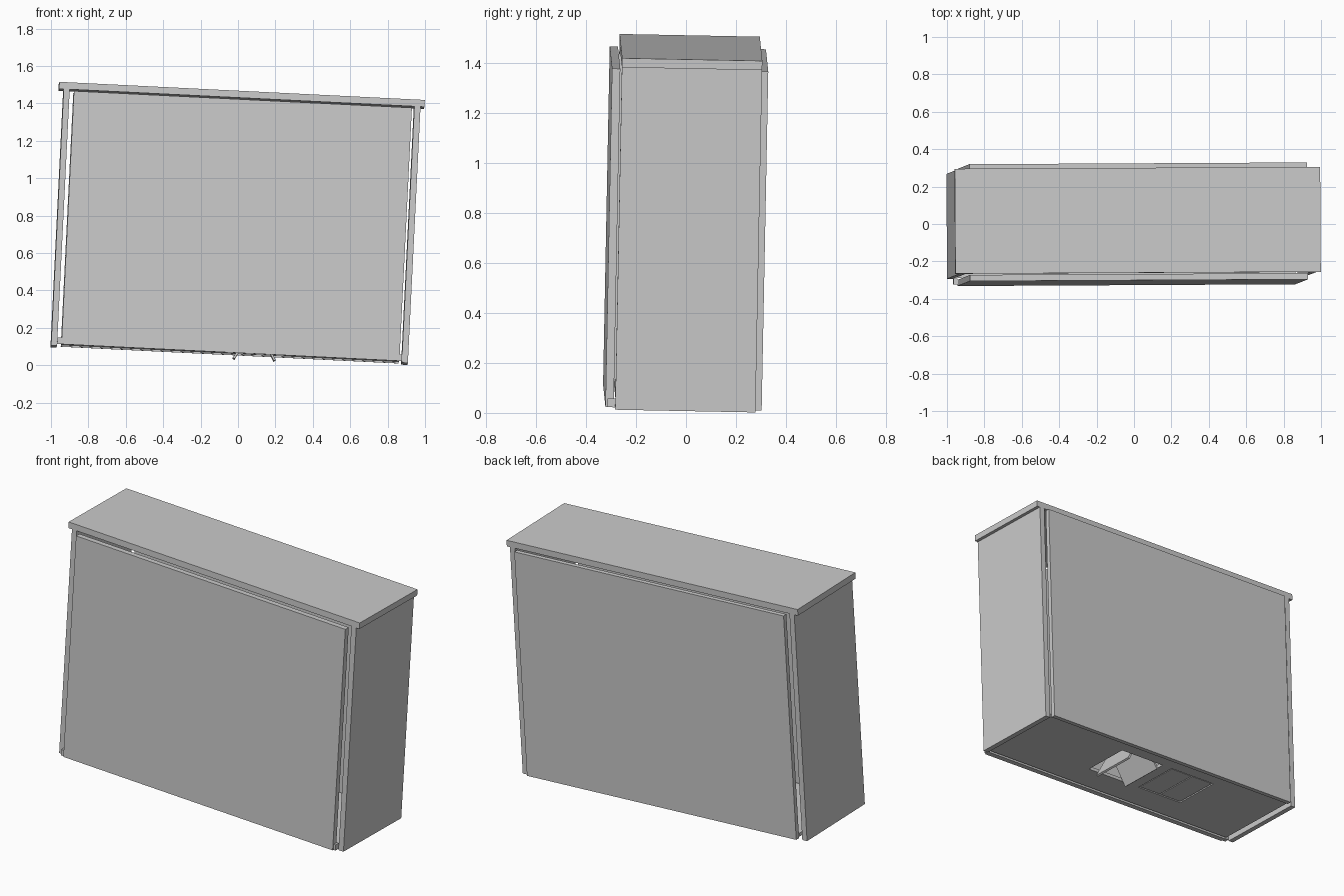
import bpy
from math import radians
from mathutils import Matrix, Vector

default = bpy.data.objects.get("Cube")
if default:
    bpy.data.objects.remove(default, do_unlink=True)

# The whole cabinet leans slightly
LEAN = (Matrix.Rotation(radians(2.83), 4, 'Y')
        @ Matrix.Rotation(radians(-1.12), 4, 'X')
        @ Matrix.Rotation(radians(0.3), 4, 'Z'))


def box(name, x, y, z, tilt=0):
    """Box spanning the (low, high) ranges, tilted about its own y axis."""
    low, high = Vector((x[0], y[0], z[0])), Vector((x[1], y[1], z[1]))
    bpy.ops.mesh.primitive_cube_add(size=1)
    obj = bpy.context.object
    obj.name = name
    obj.data.transform(Matrix.Diagonal((*(high - low), 1)))
    obj.matrix_world = (LEAN @ Matrix.Translation((low + high) / 2)
                        @ Matrix.Rotation(radians(tilt), 4, 'Y'))
    return obj


BODY_Y = (-0.289, 0.272)
DOOR_X = (-0.95, 0.859)
FLOOR_Z = (0.065, 0.085)

# Carcass
box("top_panel", (-1.03, 0.926), BODY_Y, (1.424, 1.461))
box("right_side_panel", (-1.005, -0.973), BODY_Y, (0.052, 1.424))
box("left_side_panel", (0.872, 0.905), BODY_Y, (0.052, 1.424))
floor = box("bottom_panel", DOOR_X, (-0.285, 0.262), FLOOR_Z)

# Large doors on both faces
FRONT_Y = (-0.328, -0.295)
BACK_Y = (0.27, 0.297)
box("front_door", DOOR_X, FRONT_Y, (0.06, 1.415))
box("back_door", DOOR_X, BACK_Y, (0.058, 1.415))

# Pivot blocks at the lower door corners
for side, x in (("right", (-0.973, -0.95)), ("left", (0.859, 0.872))):
    box(side + "_pivot", x, (-0.32, -0.289), (0.06, 0.095))

# Two hatch openings in the bottom
HATCH_Y = (-0.11, 0.19)
OPEN_X, CLOSED_X = (-0.06, 0.25), (-0.45, -0.13)
for label, x in (("open", OPEN_X), ("closed", CLOSED_X)):
    cutter = box(label + "_hatch_cutter", x, HATCH_Y, (0.03, 0.12))
    cutter.hide_render = True
    cutter.hide_viewport = True
    cutter.display_type = 'WIRE'
    cut = floor.modifiers.new(label + "_hatch", 'BOOLEAN')
    cut.operation = 'DIFFERENCE'
    cut.solver = 'EXACT'
    cut.object = cutter

# Closed pair of flaps, with a seam between them
FLAP_Y = (HATCH_Y[0] + 0.007, HATCH_Y[1] - 0.007)
mid = sum(CLOSED_X) / 2
box("closed_flap_right", (CLOSED_X[0] + 0.007, mid - 0.003), FLAP_Y, (0.067, 0.08))
box("closed_flap_left", (mid + 0.003, CLOSED_X[1] - 0.007), FLAP_Y, (0.067, 0.08))

# Open pair of flaps, tilted up into the cabinet
for side, x, tilt in (("right", 0.012, -60), ("left", 0.157, 60)):
    box("open_flap_" + side, (x - 0.075, x + 0.075), FLAP_Y, (0.093, 0.105), tilt)
